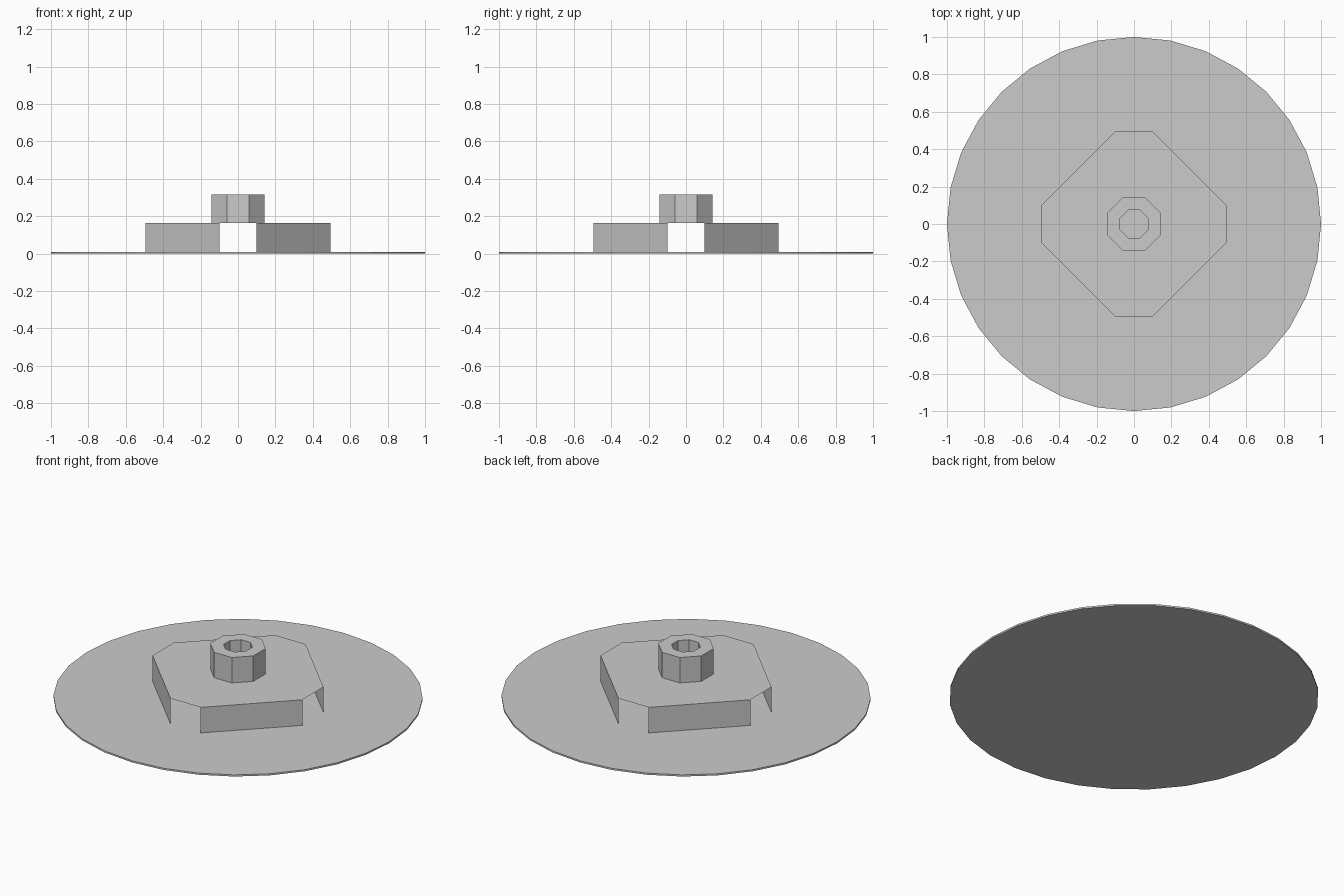
import bpy
import bmesh
from math import cos, sin, pi, radians

cube = bpy.data.objects.get("Cube")
if cube:
    bpy.data.objects.remove(cube, do_unlink=True)

grey = bpy.data.materials.new("light grey")
grey.use_nodes = True
colour = (0.6, 0.6, 0.6, 1)
grey.diffuse_color = colour
grey.node_tree.nodes["Principled BSDF"].inputs["Base Color"].default_value = colour

DISC_TOP, COVER_TOP, NUT_TOP = 0.01, 0.163, 0.315


def finish(bm, name):
    mesh = bpy.data.meshes.new(name)
    bm.to_mesh(mesh)
    bm.free()
    mesh.materials.append(grey)
    obj = bpy.data.objects.new(name, mesh)
    bpy.context.collection.objects.link(obj)
    return obj


def ring(bm, points, z):
    return [bm.verts.new((x, y, z)) for x, y in points]


def bridge(bm, a, b):
    n = len(a)
    for i in range(n):
        j = (i + 1) % n
        bm.faces.new((a[i], a[j], b[j], b[i]))


def polygon(sides, radius, start=0):
    angles = [start + 2 * pi * i / sides for i in range(sides)]
    return [(radius * cos(a), radius * sin(a)) for a in angles]


# Thin round base
bm = bmesh.new()
outline = polygon(32, 1)
bottom, top = ring(bm, outline, 0), ring(bm, outline, DISC_TOP)
bridge(bm, bottom, top)
bm.faces.new(top)
bm.faces.new(bottom[::-1])
finish(bm, "base_disc")

# Hollow sheet cover: walls on the long diagonal sides, open on the short sides
bm = bmesh.new()
far, near = 0.495, 0.1
outline = []
for q in range(4):
    c, s = round(cos(q * pi / 2)), round(sin(q * pi / 2))
    for x, y in ((far, near), (near, far)):
        outline.append((c * x - s * y, s * x + c * y))
top = ring(bm, outline, COVER_TOP)
foot = ring(bm, outline, DISC_TOP)
bm.faces.new(top)
for i in range(0, 8, 2):
    bm.faces.new((foot[i], foot[i + 1], top[i + 1], top[i]))
finish(bm, "sheet_cover")

# Eight-sided nut with a matching hole
bm = bmesh.new()
turn = radians(22.5)
outer, inner = (polygon(8, a / cos(turn), turn) for a in (0.142, 0.074))
loops = [ring(bm, outer, COVER_TOP), ring(bm, outer, NUT_TOP),
         ring(bm, inner, NUT_TOP), ring(bm, inner, COVER_TOP)]
for a, b in zip(loops, loops[1:]):
    bridge(bm, a, b)
finish(bm, "centre_nut")
